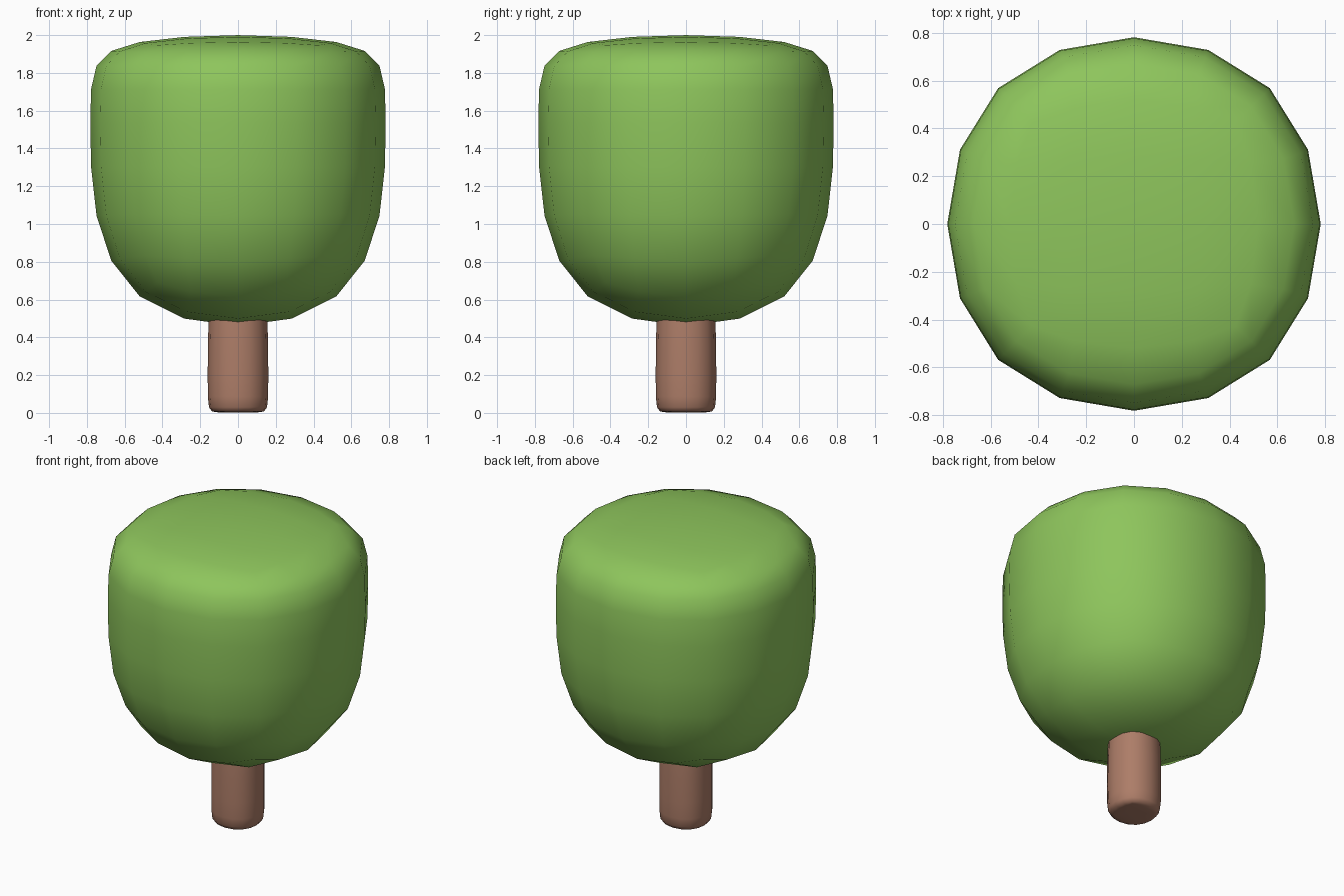
import bpy, bmesh

if "Cube" in bpy.data.objects:
    bpy.data.objects.remove(bpy.data.objects["Cube"])


def material(name, colour):
    m = bpy.data.materials.new(name)
    m.diffuse_color = (*colour, 1.0)
    m.use_nodes = True
    m.node_tree.nodes["Principled BSDF"].inputs["Base Color"].default_value = m.diffuse_color
    return m


def rounded_block(name, half, levels, mat):
    """Square column cage with rings at the given heights, smoothed by subdivision."""
    bm = bmesh.new()
    rings = [[bm.verts.new((sx * half, sy * half, z))
              for sx, sy in ((-1, -1), (1, -1), (1, 1), (-1, 1))] for z in levels]
    for low, high in zip(rings, rings[1:]):
        for i in range(4):
            j = (i + 1) % 4
            bm.faces.new((low[i], low[j], high[j], high[i]))
    bm.faces.new(rings[0][::-1])
    bm.faces.new(rings[-1])
    for f in bm.faces:
        f.smooth = True
    mesh = bpy.data.meshes.new(name)
    bm.to_mesh(mesh)
    bm.free()
    mesh.materials.append(mat)
    ob = bpy.data.objects.new(name, mesh)
    bpy.context.collection.objects.link(ob)
    sub = ob.modifiers.new("Subdivision", 'SUBSURF')
    sub.levels = sub.render_levels = 2
    return ob


# Leafy crown: tight ring near the top flattens it, the bottom stays round
rounded_block("tree_crown", 0.853, (0.351, 1.71, 2.025),
              material("leaf green", (0.27, 0.558, 0.107)))

# Trunk: tight ring near the ground, top hidden inside the crown
rounded_block("tree_trunk", 0.175, (0.0, 0.015, 1.1),
              material("bark brown", (0.418, 0.205, 0.138)))
